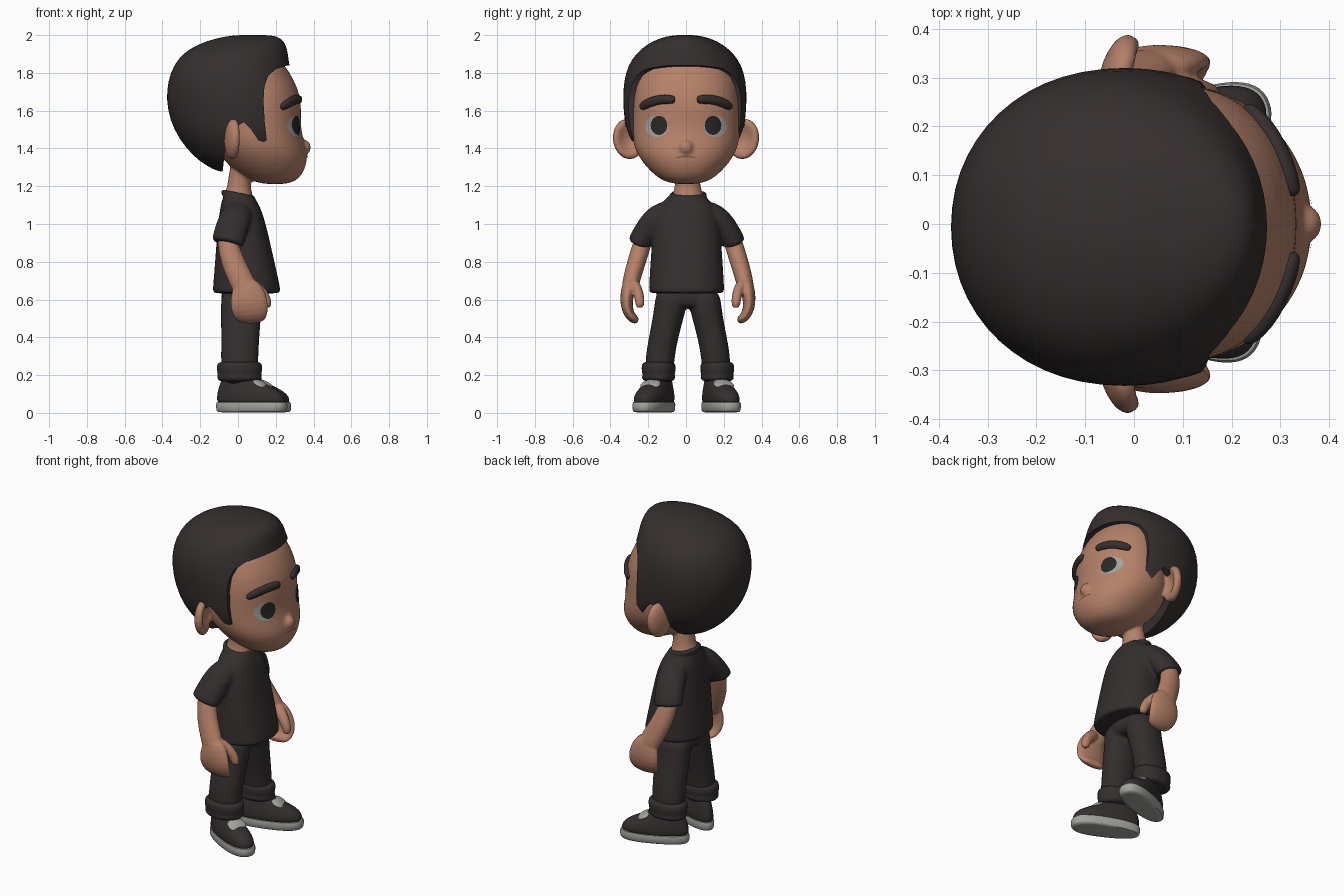
import bpy, bmesh, math
from mathutils import Vector, Matrix
from mathutils.bvhtree import BVHTree

if "Cube" in bpy.data.objects:
    bpy.data.objects.remove(bpy.data.objects["Cube"])


def material(name, rgb):
    m = bpy.data.materials.new(name)
    m.diffuse_color = (*rgb, 1)
    m.use_nodes = True
    m.node_tree.nodes["Principled BSDF"].inputs["Base Color"].default_value = m.diffuse_color
    return m


SKIN = material("skin", (0.46, 0.22, 0.14))
HAIR = material("dark hair", (0.036, 0.029, 0.028))
CLOTH = material("charcoal cloth", (0.034, 0.028, 0.028))
IRIS = material("iris black", (0.022, 0.020, 0.020))
WHITE = material("light grey", (0.36, 0.36, 0.34))
LIP = material("lip line", (0.24, 0.10, 0.065))


def from_bm(name, bm, mat):
    me = bpy.data.meshes.new(name)
    bm.to_mesh(me)
    bm.free()
    me.materials.append(mat)
    ob = bpy.data.objects.new(name, me)
    bpy.context.collection.objects.link(ob)
    return ob


def bake(ob):
    """Apply all modifiers."""
    bpy.context.view_layer.update()
    dg = bpy.context.evaluated_depsgraph_get()
    me = bpy.data.meshes.new_from_object(ob.evaluated_get(dg))
    mat = ob.data.materials[0]
    ob.modifiers.clear()
    ob.data = me
    me.materials.clear()
    me.materials.append(mat)
    for f in me.polygons:
        f.material_index = 0
    return ob


def sweep(name, rings, mat, flat=False, p=2.0, n=28, levels=1):
    """Skin of oval rings (x, y, z, radius along x, radius across)."""
    bm = bmesh.new()
    loops = []
    for i, (x, y, z, a, b) in enumerate(rings):
        lo, hi = rings[max(i - 1, 0)], rings[min(i + 1, len(rings) - 1)]
        t = Vector((0, 0, 1)) if flat else (Vector(hi[:3]) - Vector(lo[:3])).normalized()
        u = Vector((1, 0, 0))
        u = (u - t * u.dot(t)).normalized()
        v = t.cross(u)
        loop = []
        for k in range(n):
            c, s = math.cos(math.tau * k / n), math.sin(math.tau * k / n)
            c = math.copysign(abs(c) ** (2 / p), c)
            s = math.copysign(abs(s) ** (2 / p), s)
            loop.append(bm.verts.new(Vector((x, y, z)) + u * a * c + v * b * s))
        loops.append(loop)
    for l0, l1 in zip(loops, loops[1:]):
        for k in range(n):
            bm.faces.new((l0[k], l0[(k + 1) % n], l1[(k + 1) % n], l1[k]))
    for loop in (loops[0], loops[-1]):
        cap = bm.faces.new(loop)
        bmesh.ops.poke(bm, faces=[cap])
    bmesh.ops.recalc_face_normals(bm, faces=bm.faces)
    ob = from_bm(name, bm, mat)
    if levels:
        ob.modifiers.new("round", "SUBSURF").levels = levels
        bake(ob)
    return ob


def stack(rows, y=0.0):
    """Rows (z, back x, front x, half width) to rings."""
    return [((b + f) / 2, y, z, (f - b) / 2, w) for z, b, f, w in rows]


def side(rings, s, dy=0.01):
    return [(x, s * y + dy, z, a, b) for x, y, z, a, b in rings]


def ball(name, mat, matrix, shape=None):
    bm = bmesh.new()
    bmesh.ops.create_uvsphere(bm, u_segments=28, v_segments=18, radius=1)
    if shape:
        for v in bm.verts:
            shape(v.co)
    bm.transform(matrix)
    return from_bm(name, bm, mat)


def fuse(name, parts, mat, voxel, smooth=4):
    """Melt overlapping parts into one smooth skin."""
    bm = bmesh.new()
    for o in parts:
        o.data.transform(o.matrix_world)
        bm.from_mesh(o.data)
        bpy.data.objects.remove(o)
    ob = from_bm(name, bm, mat)
    r = ob.modifiers.new("melt", "REMESH")
    r.mode, r.voxel_size = "VOXEL", voxel
    m = ob.modifiers.new("soften", "SMOOTH")
    m.factor, m.iterations = 0.5, smooth
    return bake(ob)


def place(loc, scale, rot=(0, 0, 0)):
    r = Matrix.Rotation(rot[2], 4, "Z") @ Matrix.Rotation(rot[1], 4, "Y") @ Matrix.Rotation(rot[0], 4, "X")
    return Matrix.Translation(loc) @ r @ Matrix.Diagonal((*scale, 1))


# Head, nose, ears and neck
skull = sweep("skull", stack([
    (1.212, .14, .25, .05), (1.225, .08, .305, .12), (1.265, .0, .345, .175), (1.33, -.07, .368, .235),
    (1.39, -.12, .366, .270), (1.45, -.14, .346, .285), (1.52, -.15, .333, .287), (1.60, -.15, .337, .285),
    (1.68, -.15, .330, .28), (1.76, -.15, .300, .265), (1.84, -.14, .250, .235), (1.90, -.1, .19, .18)]),
    SKIN, True, 2.1)


def dent(co):  # hollow front of the ear
    r2 = co.y ** 2 + co.z ** 2
    if co.x > 0:
        co.x = co.x * (1 - 1.3 * max(0, 0.75 - r2)) + 0.15 * r2


head_parts = [skull, ball("nose", SKIN, place((.352, 0, 1.405), (.033, .038, .04)))]
for s in (-1, 1):
    head_parts.append(ball("ear", SKIN, place((-.03, s * .305, 1.45), (.04, .085, .108), (s * -.15, 0, s * -.25)), dent))
head_parts.append(sweep("neck", [(.0, .01, 1.12, .085, .09), (.0, .01, 1.155, .078, .082), (.005, .01, 1.19, .062, .068),
                                 (.01, .005, 1.26, .06, .066), (.03, 0, 1.36, .06, .066)], SKIN, True))
head = fuse("head", head_parts, SKIN, 0.009)

# Hair cap with the face opening cut out
hair = sweep("hair", stack([
    (1.275, -.10, .05, .06), (1.305, -.165, .18, .17), (1.36, -.24, .30, .245), (1.45, -.315, .35, .308),
    (1.55, -.363, .36, .322), (1.66, -.383, .345, .331), (1.76, -.373, .30, .325), (1.84, -.342, .272, .302),
    (1.90, -.297, .267, .262), (1.95, -.22, .255, .205), (1.985, -.115, .23, .135), (2.0, -.02, .18, .06)], -.006),
    HAIR, True, 2.1)
opening = [(.6, 1.845), (.265, 1.84), (.2, 1.82), (.16, 1.785), (.14, 1.73), (.135, 1.65), (.142, 1.53), (.155, 1.43),
           (.11, 1.44), (.07, 1.5), (.03, 1.54), (-.03, 1.5), (-.07, 1.38), (-.09, 1.2), (-.09, 1.0), (.6, 1.0)]
bm = bmesh.new()
face = bm.faces.new([bm.verts.new((x, -1, z)) for x, z in opening])
new = bmesh.ops.extrude_face_region(bm, geom=[face])["geom"]
bmesh.ops.translate(bm, vec=(0, 2, 0), verts=[g for g in new if isinstance(g, bmesh.types.BMVert)])
bmesh.ops.recalc_face_normals(bm, faces=bm.faces)
cutter = from_bm("face_cutter", bm, HAIR)
cutter.hide_render = True
cut = hair.modifiers.new("cut", "BOOLEAN")
cut.operation, cut.solver, cut.object = "DIFFERENCE", "EXACT", cutter
bake(hair)
bpy.data.objects.remove(cutter)

# Face details laid on the head surface
bpy.context.view_layer.update()
tree = BVHTree.FromObject(head, bpy.context.evaluated_depsgraph_get())


def on_face(y, z):
    return tree.ray_cast(Vector((1, y, z)), Vector((-1, 0, 0)))[0].x


def decal(name, y, z, ry, rz, lift, mat, bend=0.0, n=32):
    bm = bmesh.new()

    def vert(r, k):
        dy, a = r * ry * math.cos(math.tau * k / n), math.tau * k / n
        yy, zz = y + dy, z + r * rz * math.sin(a) - bend * dy * dy
        return bm.verts.new((on_face(yy, zz) + lift, yy, zz))
    mid = vert(0, 0)
    rings = [[vert(r, k) for k in range(n)] for r in (.35, .7, 1)]
    for k in range(n):
        j = (k + 1) % n
        bm.faces.new((mid, rings[0][k], rings[0][j]))
        for a, b in zip(rings, rings[1:]):
            bm.faces.new((a[k], b[k], b[j], a[j]))
    return from_bm(name, bm, mat)


for s in (-1, 1):
    decal("eye_white", s * .155, 1.517, .061, .056, .003, WHITE)
    decal("iris", s * .143, 1.522, .044, .050, .006, IRIS)
    brow = [(.058, 1.657, .4), (.066, 1.658, .9), (.11, 1.662, 1), (.16, 1.655, 1), (.20, 1.64, 1), (.232, 1.621, .9), (.240, 1.617, .4)]
    sweep("eyebrow", [(on_face(s * y, z) + .004, s * y, z, .02 * k, .025 * k) for y, z, k in brow], HAIR)
decal("mouth", 0, 1.358, .055, .005, .003, LIP, 3)

# T-shirt: body, sleeves and collar
shirt = [sweep("torso", stack([
    (.632, -.125, .215, .190), (.640, -.134, .225, .200), (.66, -.134, .225, .200), (.75, -.126, .205, .195),
    (.87, -.117, .178, .187), (.97, -.110, .155, .18), (1.05, -.10, .133, .168), (1.11, -.09, .108, .135),
    (1.145, -.08, .085, .10), (1.152, -.07, .075, .09)], .003), CLOTH, True, 2.3)]
for s in (-1, 1):
    shirt.append(sweep("sleeve", side([(.005, .07, 1.065, .07, .06), (.0, .12, 1.055, .082, .068), (-.02, .175, 1.02, .086, .07),
                                       (-.042, .222, .95, .086, .064), (-.053, .248, .905, .088, .064), (-.055, .25, .897, .08, .058)], s, .004), CLOTH))
bm = bmesh.new()
tilt = place((.0, .012, 1.152), (1, 1.08, 1), (0, .2, 0))
tube = [[bm.verts.new(tilt @ Vector(((.078 + .014 * math.cos(b)) * math.cos(a), (.078 + .014 * math.cos(b)) * math.sin(a), .016 * math.sin(b))))
         for b in [math.tau * j / 10 for j in range(10)]] for a in [math.tau * i / 40 for i in range(40)]]
for i in range(40):
    for j in range(10):
        bm.faces.new((tube[i][j], tube[(i + 1) % 40][j], tube[(i + 1) % 40][(j + 1) % 10], tube[i][(j + 1) % 10]))
bmesh.ops.recalc_face_normals(bm, faces=bm.faces)
shirt.append(from_bm("collar", bm, CLOTH))
fuse("t_shirt", shirt, CLOTH, 0.009, 3)

# Arms with loosely curled hands
for s in (-1, 1):
    arm = sweep("arm", side([(-.055, .22, .97, .05, .045), (-.055, .24, .90, .056, .049), (-.03, .272, .80, .063, .049),
                             (.02, .300, .70, .066, .046), (.045, .312, .64, .066, .042)], s), SKIN)
    fingers = sweep("fingers", side([(.035, .305, .70, .055, .035), (.05, .318, .65, .088, .038), (.058, .328, .58, .102, .033),
                                     (.065, .314, .525, .095, .029), (.07, .288, .495, .08, .025), (.072, .265, .488, .06, .018)], s), SKIN)
    thumb = sweep("thumb", side([(.06, .29, .69, .035, .03), (.11, .268, .655, .033, .028), (.145, .256, .61, .029, .026),
                                 (.155, .254, .57, .026, .024), (.155, .255, .556, .015, .014)], s), SKIN)
    fuse("arm", [arm, fingers, thumb], SKIN, 0.007, 3)

# Trousers and turned-up cuffs
legs = [sweep("hips", stack([(.555, -.08, .11, .13), (.59, -.09, .13, .165), (.67, -.09, .13, .17)], .005), CLOTH, True, 2.2)]
for s in (-1, 1):
    legs.append(sweep("leg", side([(.02, .083, .64, .11, .088), (.018, .09, .57, .109, .086), (.014, .112, .47, .104, .08),
                                   (.01, .142, .34, .099, .077), (.008, .15, .25, .1, .077), (.008, .152, .15, .08, .065)], s), CLOTH, True, 2.2))
fuse("trousers", legs, CLOTH, 0.009, 3)
for s in (-1, 1):
    sweep("trouser_cuff", side([(.008, .155, z, .121 - d, .091 - d) for z, d in
                                ((.165, .03), (.172, .008), (.188, .001), (.203, .007), (.218, .001), (.25, 0), (.266, .007), (.273, .035))], s), CLOTH, True)

# Shoes
for s, ox, yaw in ((-1, .005, -24), (1, .02, 20)):
    sole = sweep("shoe_sole", stack([(.002, -.118, .262, .062), (.008, -.128, .275, .071), (.05, -.132, .277, .074), (.064, -.126, .27, .068)]),
                 WHITE, True, 2.4)
    upper = sweep("shoe_upper", stack([(.045, -.12, .264, .066), (.07, -.126, .268, .070), (.098, -.124, .255, .068), (.125, -.118, .215, .062),
                                       (.152, -.108, .155, .054), (.18, -.098, .105, .05), (.20, -.08, .08, .04)]), CLOTH, True, 2.3)
    tongue = ball("shoe_laces", WHITE, place((.128, 0, .15), (.05, .05, .018), (0, .48, 0)))
    for o in (sole, upper, tongue):
        for v in o.data.vertices:
            v.co.y *= 1 + 0.8 * v.co.x
        o.data.transform(place((ox, s * .145 + .01, 0), (1, 1, 1), (0, 0, math.radians(yaw))))

# Smooth shading
for o in bpy.context.scene.objects:
    o.select_set(True)
    bpy.context.view_layer.objects.active = o
bpy.ops.object.shade_smooth_by_angle(angle=math.radians(45))
